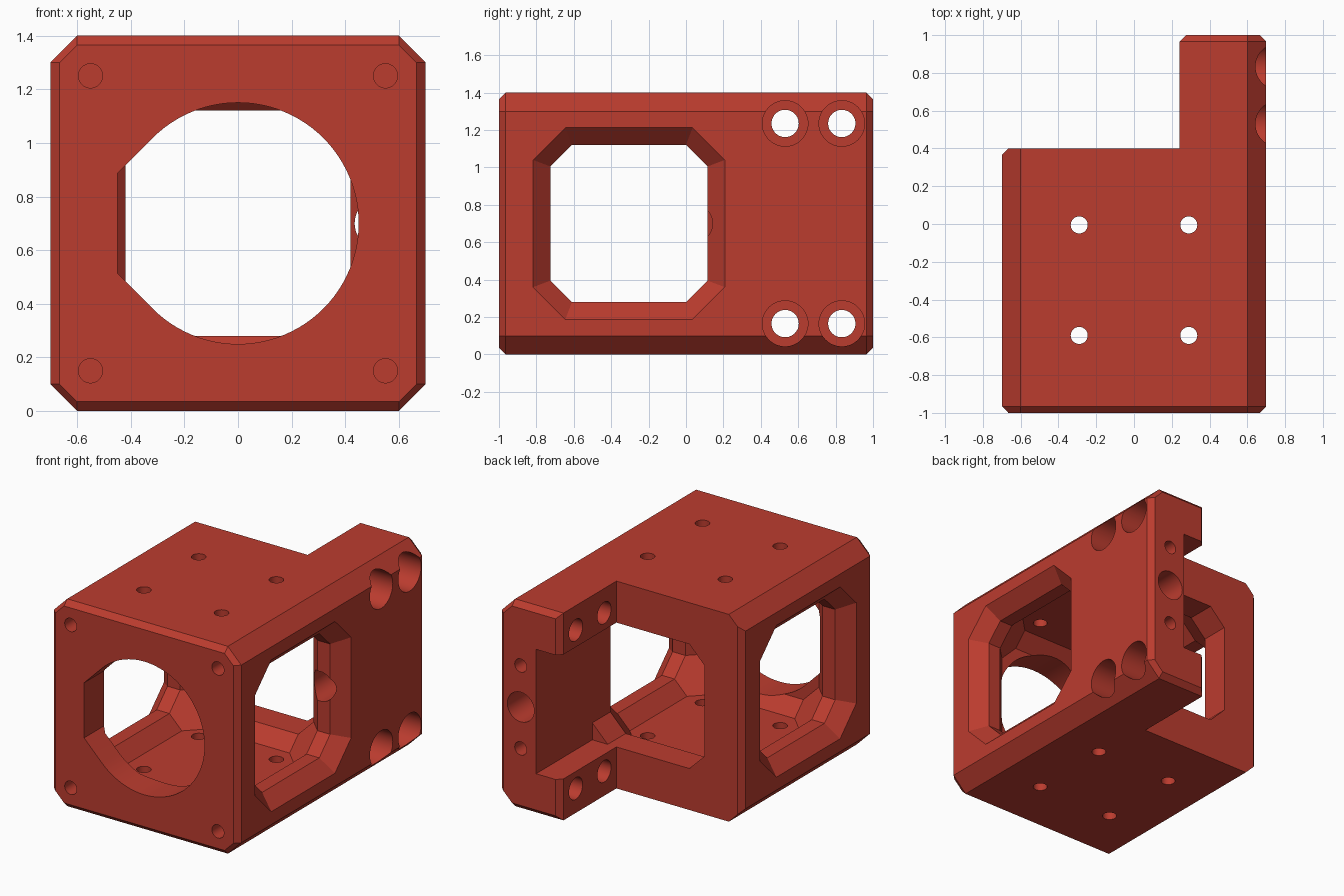
import bpy, bmesh, math
from itertools import permutations, product
from mathutils import Vector

if "Cube" in bpy.data.objects:
    bpy.data.objects.remove(bpy.data.objects["Cube"])

red = bpy.data.materials.new("brick red")
red.diffuse_color = (0.50, 0.045, 0.028, 1)
red.use_nodes = True
red.node_tree.nodes["Principled BSDF"].inputs["Base Color"].default_value = red.diffuse_color

CX, CY, CZ = 0.0, -0.305, 0.70      # centre of the inner chamber
IN, IN_C = 0.42, 0.305              # window octagon: half width, half flat
OUT, OUT_C = 0.5125, 0.34           # flared window octagon
BEV = 0.035                         # end chamfers


def hull(name, pts):
    """Convex solid around a set of points."""
    bm = bmesh.new()
    for p in pts:
        bm.verts.new(p)
    res = bmesh.ops.convex_hull(bm, input=bm.verts)
    junk = [g for g in res["geom_interior"] + res["geom_unused"]
            if isinstance(g, bmesh.types.BMVert)]
    if junk:
        bmesh.ops.delete(bm, geom=list(set(junk)), context='VERTS')
    bmesh.ops.dissolve_limit(bm, angle_limit=0.005, verts=bm.verts, edges=bm.edges)
    bmesh.ops.recalc_face_normals(bm, faces=bm.faces)
    me = bpy.data.meshes.new(name)
    bm.to_mesh(me)
    bm.free()
    ob = bpy.data.objects.new(name, me)
    bpy.context.collection.objects.link(ob)
    return ob


def place(axis, t, u, v):
    """Put a 2D point on a plane across the given axis."""
    return {'x': (t, u, v), 'y': (u, t, v), 'z': (u, v, t)}[axis]


def octagon(h, c):
    return [(a * s, b * r) for a, b in ((h, c), (c, h))
            for s in (1, -1) for r in (1, -1)]


def loft(name, axis, *sections):
    """Solid through sections given as (position, 2D points)."""
    return hull(name, [place(axis, t, u, v) for t, pts in sections for u, v in pts])


def circle(cu, cv, r, n=48):
    return [(cu + r * math.cos(2 * math.pi * i / n),
             cv + r * math.sin(2 * math.pi * i / n)) for i in range(n)]


def cut(cutter):
    mod = body.modifiers.new("cut", 'BOOLEAN')
    mod.operation, mod.solver, mod.object = 'DIFFERENCE', 'EXACT', cutter
    bpy.context.view_layer.objects.active = body
    bpy.ops.object.modifier_apply(modifier=mod.name)
    bpy.data.objects.remove(cutter)


def drill(axis, u, v, r, a, b):
    cut(loft("drill", axis, (a, circle(u, v, r)), (b, circle(u, v, r))))


def box(x0, x1, y0, y1, z0, z1):
    return hull("box", product((x0, x1), (y0, y1), (z0, z1)))


# Main block: long bar with chamfered edges and ends
def outline(inset):
    w, c = 0.70 - inset, 0.60
    return [(s * a, 0.70 + r * b) for a, b in ((w, c), (c, w))
            for s in (1, -1) for r in (1, -1)]


body = loft("motor_bracket", 'y', (-1, outline(BEV)), (-1 + BEV, outline(0)),
            (1 - BEV, outline(0)), (1, outline(BEV)))

# Step that leaves only the arm at the back right
cut(box(-0.9, 0.24, 0.40, 1.2, -0.1, 1.5))

# Upright edge chamfers on the arm and on the back left corner
for x, y in ((0.24, 1.0), (-0.70, 0.40)):
    tri = [(x - 0.1, y + 0.1), (x - 0.1, y - 0.1 - BEV), (x + 0.1 + BEV, y + 0.1)]
    cut(loft("edge", 'z', (-0.1, tri), (1.5, tri)))

# Inner chamber: cube with bevelled edges and corners
cut(hull("chamber", {(CX + p[0] * s[0], CY + p[1] * s[1], CZ + p[2] * s[2])
                     for p in permutations((OUT, IN, IN_C))
                     for s in product((1, -1), repeat=3)}))

# Side windows with flared rims
inner = [(CY + u, CZ + v) for u, v in octagon(IN, IN_C)]
outer = [(CY + u, CZ + v) for u, v in octagon(OUT, OUT_C)]
wide = [(CY + u, CZ + v) for u, v in octagon(OUT + 0.05, OUT_C + 0.019)]
cut(loft("windows", 'x', (-0.75, inner), (0.75, inner)))
for s in (1, -1):
    cut(loft("flare", 'x', (s * 0.6075, inner), (s * 0.70, outer), (s * 0.75, wide)))

# Rear opening and the channel along the arm
rear = [(u, CZ + v) for u, v in octagon(IN, IN_C)]
cut(loft("rear", 'y', (CY, rear), (0.45, rear)))
cut(box(0.15, IN, 0.40, 1.1, CZ - IN, CZ + IN))

# Round front opening with a flattened left side
ring = circle(0, CZ, 0.45, 96) + [(-0.45, CZ + 0.186), (-0.45, CZ - 0.186)]
cut(loft("front", 'y', (-1.1, ring), (-0.6, ring)))

# Front screw holes
for x, z in product((-0.55, 0.55), (0.15, 1.25)):
    drill('y', x, z, 0.045, -1.1, -0.70)

# Holes through the top and bottom
for x, y in product((-0.29, 0.29), (-0.59, -0.005)):
    drill('z', x, y, 0.045, -0.1, 1.5)

# Counterbored holes across the arm
for y, z in product((0.53, 0.833), (0.165, 1.235)):
    drill('x', y, z, 0.073, 0.1, 0.8)
    drill('x', y, z, 0.122, 0.45, 0.8)

# Rear holes along the arm: one long, two short
drill('y', 0.535, CZ, 0.10, 0.0, 1.1)
for dz in (-0.28, 0.28):
    drill('y', 0.535, CZ + dz, 0.045, 0.70, 1.1)

body.data.materials.clear()
body.data.materials.append(red)
for p in body.data.polygons:
    p.material_index = 0
bpy.ops.object.select_all(action='DESELECT')
body.select_set(True)
bpy.context.view_layer.objects.active = body
bpy.ops.object.shade_smooth_by_angle(angle=math.radians(20))
